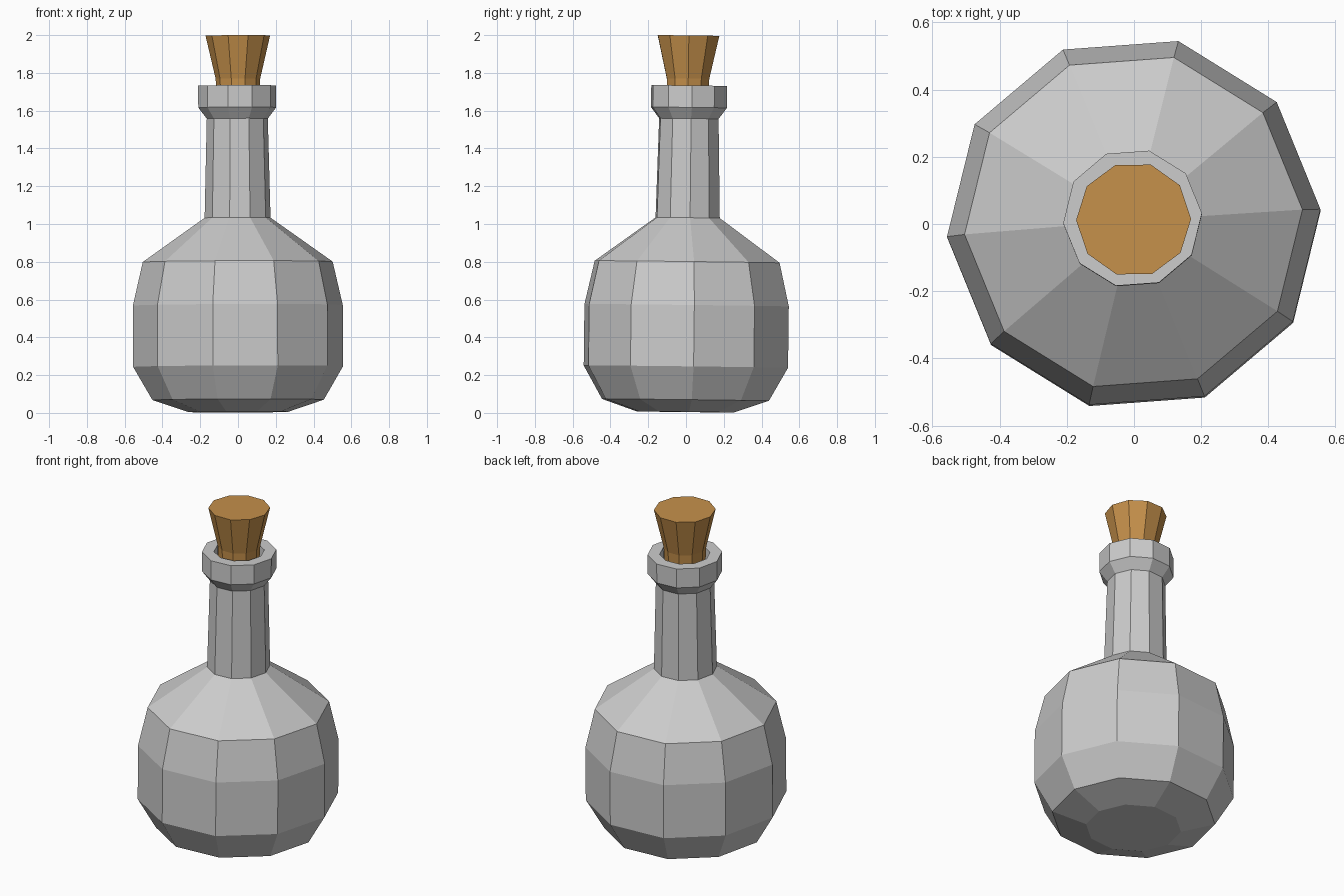
import bpy, bmesh
from math import cos, sin, pi, radians
from mathutils import Matrix, Vector

if "Cube" in bpy.data.objects:
    bpy.data.objects.remove(bpy.data.objects["Cube"])

SIDES = 10
# the whole bottle leans very slightly about a point low in the body
PIVOT = Vector((0, 0, 0.3))
LEAN = (Matrix.Translation(PIVOT) @ Matrix.Rotation(-0.012, 4, 'X')
        @ Matrix.Rotation(-0.003, 4, 'Y') @ Matrix.Translation(-PIVOT))


def lathe(name, profile, phase, offset=(0, 0, 0), color=None):
    """Ten-sided closed solid from (radius, z) rings, capped at both ends."""
    bm = bmesh.new()
    rings = []
    for r, z in profile:
        angles = [phase + 2 * pi * i / SIDES for i in range(SIDES)]
        rings.append([bm.verts.new((r * cos(a), r * sin(a), z)) for a in angles])
    for low, high in zip(rings, rings[1:]):
        for i in range(SIDES):
            j = (i + 1) % SIDES
            bm.faces.new((low[i], low[j], high[j], high[i]))
    bm.faces.new(rings[0][::-1])
    bm.faces.new(rings[-1])
    bmesh.ops.transform(bm, matrix=Matrix.Translation(offset) @ LEAN, verts=bm.verts)
    bmesh.ops.recalc_face_normals(bm, faces=bm.faces)
    mesh = bpy.data.meshes.new(name)
    bm.to_mesh(mesh)
    bm.free()
    obj = bpy.data.objects.new(name, mesh)
    bpy.context.collection.objects.link(obj)
    if color:
        mat = bpy.data.materials.new(name + "_material")
        mat.diffuse_color = color
        mat.use_nodes = True
        mat.node_tree.nodes["Principled BSDF"].inputs["Base Color"].default_value = mat.diffuse_color
        mesh.materials.append(mat)
    return obj


# Bottle: base, round body, shoulder, neck, lip, then down inside the neck
lathe("bottle", [
    (0.265, 0.005), (0.455, 0.069), (0.557, 0.245), (0.557, 0.57),
    (0.504, 0.80), (0.175, 1.033), (0.162, 1.558), (0.207, 1.617),
    (0.207, 1.733), (0.14, 1.733), (0.13, 1.45),
], radians(4.2))

# Cork: straight plug in the neck, flaring above the lip
lathe("cork", [(0.105, 1.5), (0.118, 1.77), (0.171, 1.998)],
      radians(0.6), (0.004, -0.007, 0), (0.56, 0.28, 0.07, 1))
